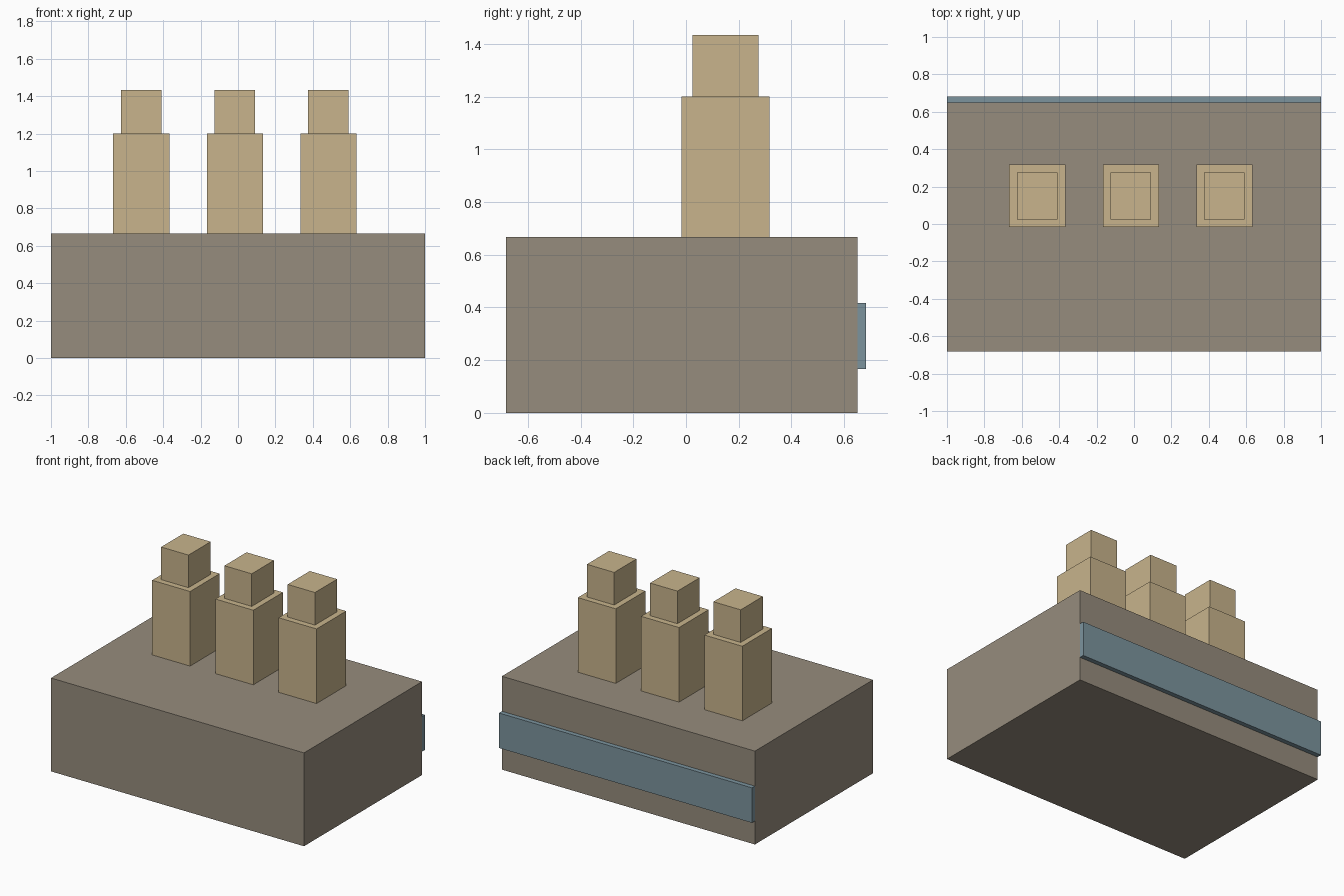
import bpy
import bmesh

if "Cube" in bpy.data.objects:
    bpy.data.objects.remove(bpy.data.objects["Cube"])


def linear(c):
    c /= 255
    return c / 12.92 if c <= 0.04045 else ((c + 0.055) / 1.055) ** 2.4


def material(name, rgb):
    mat = bpy.data.materials.new(name)
    mat.diffuse_color = (*[linear(c) for c in rgb], 1)
    mat.use_nodes = True
    mat.node_tree.nodes["Principled BSDF"].inputs["Base Color"].default_value = mat.diffuse_color
    return mat


def box(name, xs, ys, zs, mat):
    """Box spanning the given (low, high) ranges."""
    bm = bmesh.new()
    bmesh.ops.create_cube(bm, size=1)
    for v in bm.verts:
        for i, (lo, hi) in enumerate((xs, ys, zs)):
            v.co[i] = hi if v.co[i] > 0 else lo
    mesh = bpy.data.meshes.new(name)
    bm.to_mesh(mesh)
    bm.free()
    mesh.materials.append(mat)
    obj = bpy.data.objects.new(name, mesh)
    bpy.context.collection.objects.link(obj)
    return obj


stone = material("grey brown", (150, 140, 125))
sand = material("sand", (200, 180, 140))
blue = material("grey blue", (124, 148, 158))

# Main block and the band along its back
box("main_block", (-1, 1), (-0.683, 0.65), (0, 0.667), stone)
box("back_band", (-1, 1), (0.65, 0.683), (0.167, 0.417), blue)

# Row of three stepped towers
for i in range(3):
    x = -0.517 + 0.5 * i
    box(f"tower_{i + 1}", (x - 0.15, x + 0.15), (-0.017, 0.317), (0.667, 1.2), sand)
    box(f"tower_cap_{i + 1}", (x - 0.108, x + 0.108), (0.025, 0.275), (1.2, 1.433), sand)
